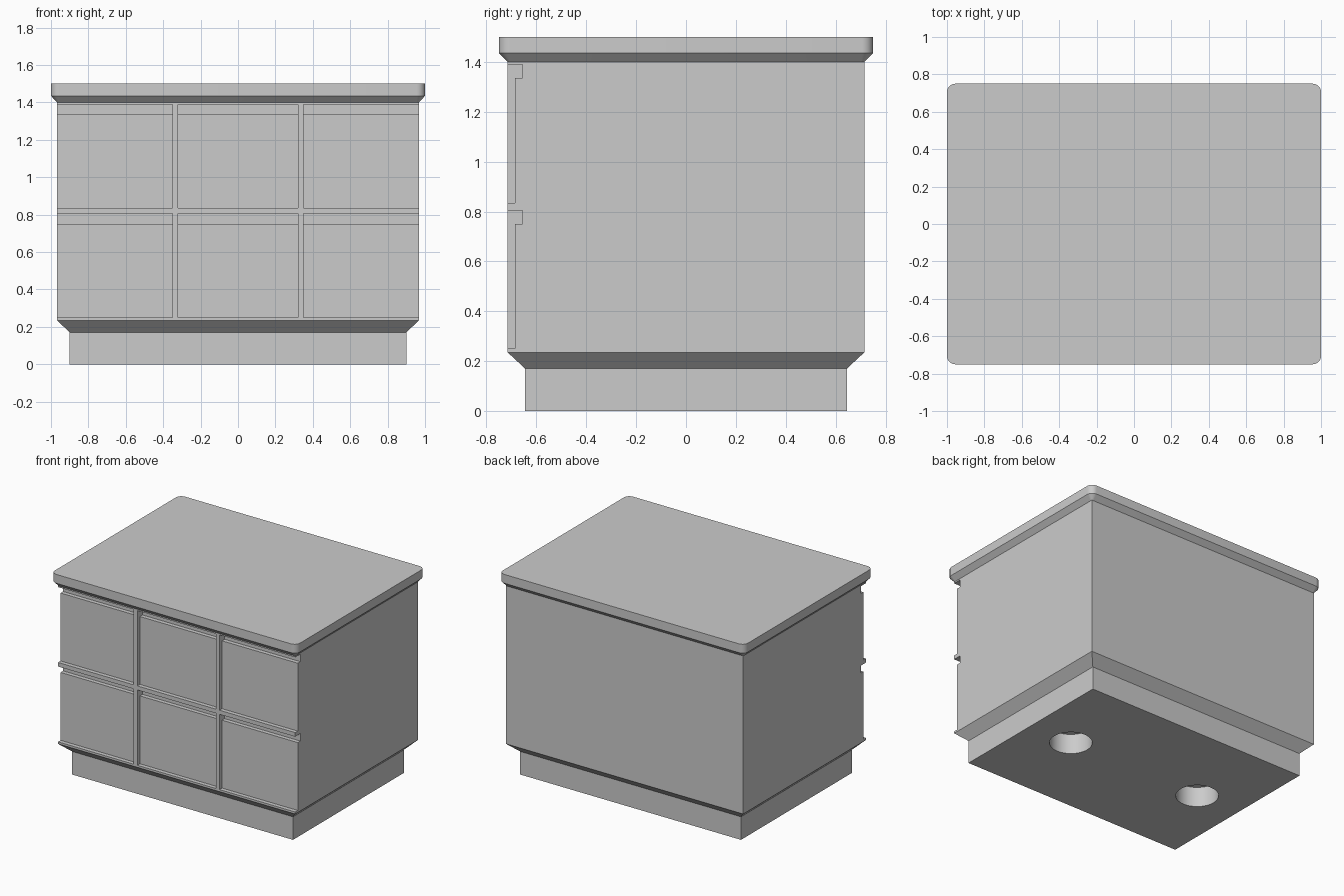
import bpy, bmesh, math
from math import radians, cos, sin

cube = bpy.data.objects.get("Cube")
if cube:
    bpy.data.objects.remove(cube, do_unlink=True)

grey = bpy.data.materials.new("plain_grey")
grey.use_nodes = True
colour = (0.6, 0.6, 0.6, 1)
grey.diffuse_color = colour
grey.node_tree.nodes["Principled BSDF"].inputs["Base Color"].default_value = colour


def loft(name, rings):
    """Skin a stack of closed rings and cap both ends."""
    bm = bmesh.new()
    loops = [[bm.verts.new(p) for p in ring] for ring in rings]
    n = len(loops[0])
    for low, high in zip(loops, loops[1:]):
        for i in range(n):
            j = (i + 1) % n
            bm.faces.new((low[i], low[j], high[j], high[i]))
    bm.faces.new(loops[0][::-1])
    bm.faces.new(loops[-1])
    bmesh.ops.recalc_face_normals(bm, faces=bm.faces)
    mesh = bpy.data.meshes.new(name)
    bm.to_mesh(mesh)
    bm.free()
    mesh.materials.append(grey)
    obj = bpy.data.objects.new(name, mesh)
    bpy.context.collection.objects.link(obj)
    return obj


def rectangle(hx, hy, z):
    return [(-hx, -hy, z), (hx, -hy, z), (hx, hy, z), (-hx, hy, z)]


def rounded(hx, hy, r, z, steps=8):
    ring = []
    for k, (sx, sy) in enumerate([(1, 1), (-1, 1), (-1, -1), (1, -1)]):
        for s in range(steps + 1):
            a = radians(90 * (k + s / steps))
            ring.append((sx * (hx - r) + r * cos(a), sy * (hy - r) + r * sin(a), z))
    return ring


def circle(x, r, z, n=48):
    return [(x + r * cos(math.tau * i / n), r * sin(math.tau * i / n), z) for i in range(n)]


# Cabinet body flaring out from its plinth
body = loft("cabinet_body", [rectangle(0.9, 0.645, 0), rectangle(0.9, 0.645, 0.17),
                             rectangle(0.967, 0.715, 0.235), rectangle(0.967, 0.715, 1.4)])

# Drawer recesses with a deeper finger groove along the top
cutters = []
for bottom in (0.25, 0.835):
    groove, top = bottom + 0.5, bottom + 0.555
    profile = [(-0.8, bottom), (-0.685, bottom), (-0.685, groove),
               (-0.655, groove), (-0.655, top), (-0.8, top)]
    for left, right in ((-1.1, -0.35), (-0.32, 0.32), (0.35, 1.1)):
        cutters.append(loft("drawer_cutter", [[(x, y, z) for y, z in profile] for x in (left, right)]))

# Round sockets in the underside
for x in (-0.55, 0.55):
    cutters.append(loft("socket_cutter", [circle(x, 0.143, z) for z in (-0.1, 0.147)]))

for cutter in cutters:
    cutter.hide_render = True
    mod = body.modifiers.new("cut", 'BOOLEAN')
    mod.operation, mod.solver, mod.object = 'DIFFERENCE', 'EXACT', cutter
    bpy.context.view_layer.objects.active = body
    bpy.ops.object.modifier_apply(modifier=mod.name)
    bpy.data.objects.remove(cutter, do_unlink=True)

# Rounded top slab with a bevelled underside
slab = loft("top_slab", [rounded(0.967, 0.715, 0.012, 1.4), rounded(1, 0.75, 0.045, 1.435),
                         rounded(1, 0.75, 0.045, 1.5)])

bpy.ops.object.select_all(action='DESELECT')
for obj in (body, slab):
    obj.select_set(True)
bpy.context.view_layer.objects.active = body
bpy.ops.object.shade_smooth_by_angle(angle=radians(30))
